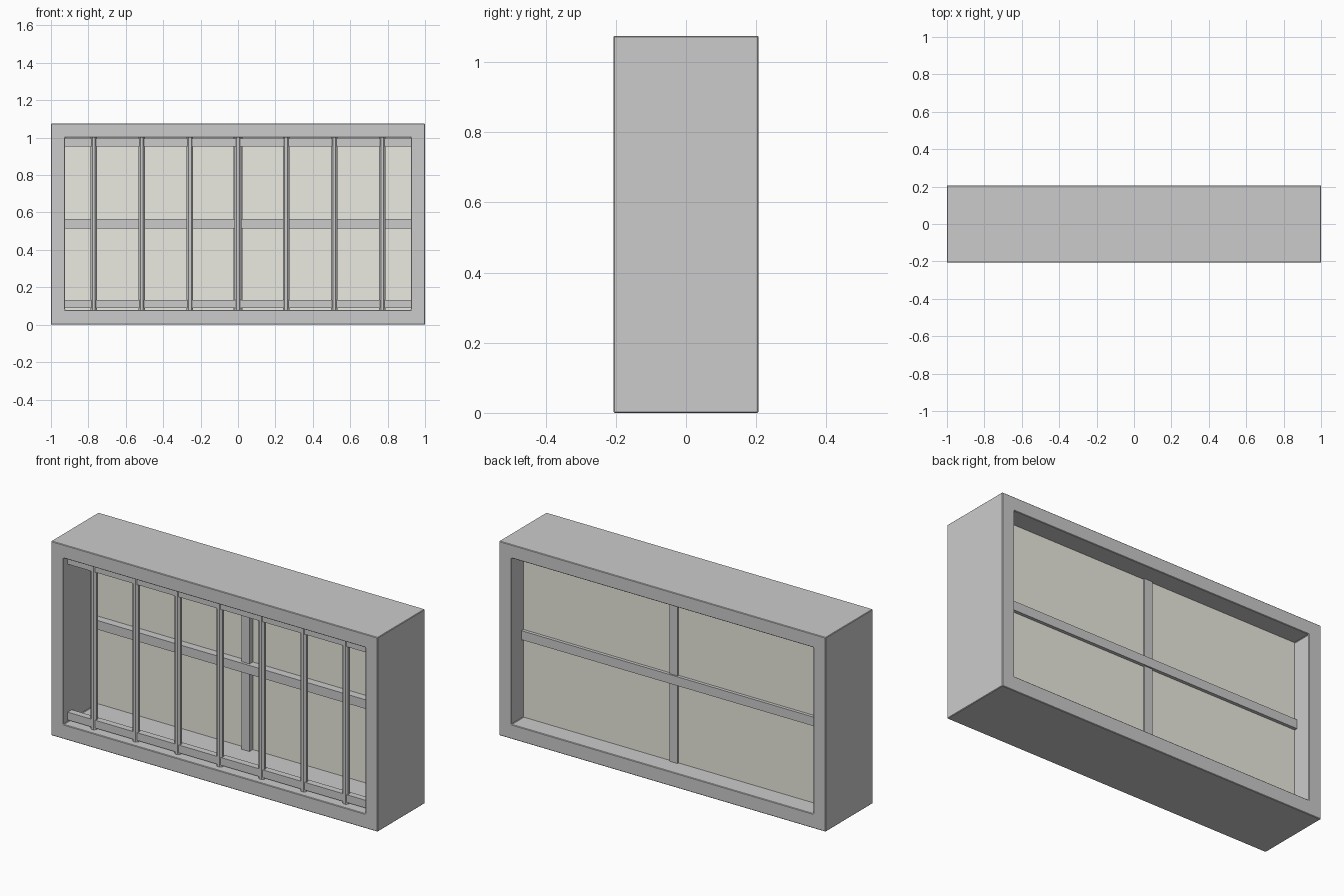
import bpy, bmesh, math

if "Cube" in bpy.data.objects:
    bpy.data.objects.remove(bpy.data.objects["Cube"])

W, H, D = 1.0, 1.075, 0.207      # half width, height, half depth
IX, Z0, Z1 = 0.925, 0.08, 1.0    # opening


def finish(name, bm, mat=None):
    bmesh.ops.recalc_face_normals(bm, faces=bm.faces)
    me = bpy.data.meshes.new(name)
    bm.to_mesh(me)
    bm.free()
    ob = bpy.data.objects.new(name, me)
    bpy.context.collection.objects.link(ob)
    if mat:
        me.materials.append(mat)
    return ob


def box(name, x0, x1, y0, y1, z0, z1, mat=None):
    bm = bmesh.new()
    bmesh.ops.create_cube(bm, size=1)
    for v in bm.verts:
        v.co = ((x0 + x1) / 2 + v.co.x * (x1 - x0),
                (y0 + y1) / 2 + v.co.y * (y1 - y0),
                (z0 + z1) / 2 + v.co.z * (z1 - z0))
    return finish(name, bm, mat)


# Outer frame: a rectangular ring pushed through the wall depth
bm = bmesh.new()
outer = [(-W, 0), (W, 0), (W, H), (-W, H)]
inner = [(-IX, Z0), (IX, Z0), (IX, Z1), (-IX, Z1)]
ov = [bm.verts.new((x, -D, z)) for x, z in outer]
iv = [bm.verts.new((x, -D, z)) for x, z in inner]
ring = [bm.faces.new((ov[i], ov[(i + 1) % 4], iv[(i + 1) % 4], iv[i])) for i in range(4)]
ext = bmesh.ops.extrude_face_region(bm, geom=ring, use_keep_orig=True)
for g in ext["geom"]:
    if isinstance(g, bmesh.types.BMVert):
        g.co.y = D
frame = finish("window_frame", bm)
bev = frame.modifiers.new("soft_edges", "BEVEL")
bev.width = 0.003
bev.segments = 1
bev.limit_method = "ANGLE"

# Glass pane
glass = bpy.data.materials.new("pane")
glass.diffuse_color = (0.83, 0.83, 0.75, 1)
glass.use_nodes = True
glass.node_tree.nodes["Principled BSDF"].inputs["Base Color"].default_value = glass.diffuse_color
box("glass_pane", -IX, IX, 0.094, 0.1, Z0, Z1, glass)

# Cross dividers holding the glass
box("divider_horizontal", -IX, IX, 0.05, 0.118, 0.515, 0.565)
box("divider_vertical", -0.025, 0.025, 0.065, 0.109, Z0, Z1)

# Grille rails near the front
box("grille_rail_bottom", -IX, IX, -0.168, -0.132, 0.09, 0.133)
box("grille_rail_top", -IX, IX, -0.168, -0.132, 0.952, 0.995)

# Seven eight-sided upright grille bars
for i in range(7):
    bm = bmesh.new()
    bmesh.ops.create_cone(bm, cap_ends=True, segments=8, radius1=0.019, radius2=0.019, depth=0.93)
    bar = finish(f"grille_bar_{i + 1}", bm)
    bar.location = ((i - 3) * 0.257, -0.155, 0.54)
    bar.rotation_euler.z = math.radians(22.5)
